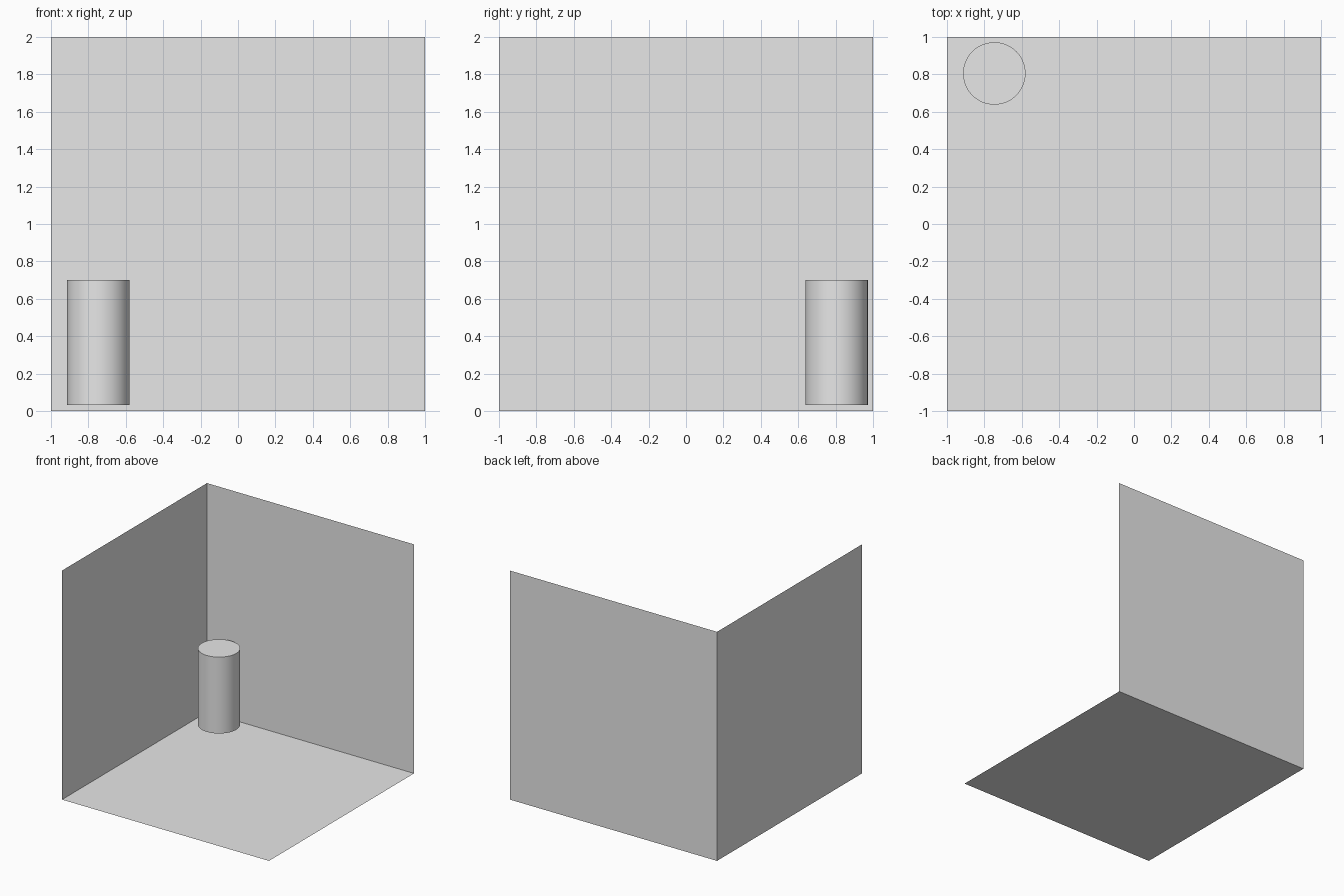
import bpy
from math import pi, radians

# Remove the default object
cube = bpy.data.objects.get("Cube")
if cube:
    bpy.data.objects.remove(cube, do_unlink=True)

# Single colour
grey = bpy.data.materials.new("light_grey")
grey.use_nodes = True
grey.diffuse_color = (0.8, 0.8, 0.8, 1)
grey.node_tree.nodes["Principled BSDF"].inputs["Base Color"].default_value = grey.diffuse_color


def finish(name):
    obj = bpy.context.object
    obj.name = name
    obj.data.materials.append(grey)
    return obj


def panel(name, location, rotation):
    bpy.ops.mesh.primitive_plane_add(size=2, location=location, rotation=rotation)
    return finish(name)


# Open corner: floor and two thin walls facing inwards
panel("floor", (0, 0, 0), (0, 0, 0))
panel("back_wall", (0, 1, 1), (pi / 2, 0, 0))
panel("right_wall", (-1, 0, 1), (0, pi / 2, 0))

# Upright cylinder just above the floor, near the corner
bpy.ops.mesh.primitive_cylinder_add(
    vertices=48, radius=0.167, depth=0.667, location=(-0.747, 0.805, 0.367))
finish("cylinder")
bpy.ops.object.shade_smooth_by_angle(angle=radians(30))
